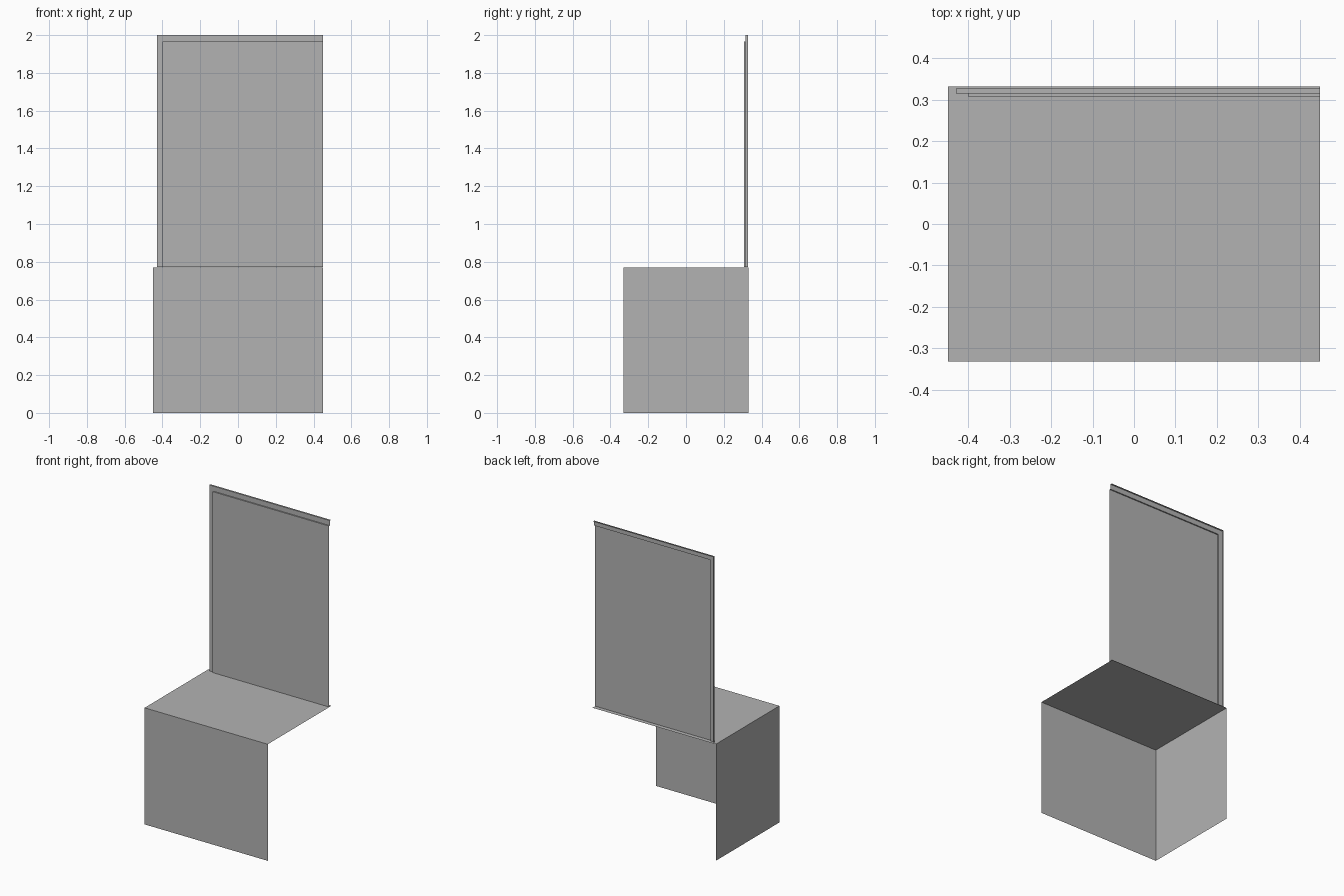
import bpy
import bmesh

cube = bpy.data.objects.get("Cube")
if cube:
    bpy.data.objects.remove(cube, do_unlink=True)

# Single plain sheet finish
grey = bpy.data.materials.new("plain_grey")
grey.use_nodes = True
colour = (0.45, 0.45, 0.45, 1)
grey.diffuse_color = colour
grey.node_tree.nodes["Principled BSDF"].inputs["Base Color"].default_value = colour

RIGHT = 0.45


def open_shell(name, base, rings):
    """Open sheet: stepped top and side returns, closed by a front face.

    Each ring is (side x, top z, depth y), ordered from back to front."""
    bm = bmesh.new()
    rows = []
    for x, z, y in rings:
        corners = ((x, base), (x, z), (RIGHT, z))
        rows.append([bm.verts.new((cx, y, cz)) for cx, cz in corners])
    for back, front in zip(rows, rows[1:]):
        for i in range(2):
            bm.faces.new((back[i], back[i + 1], front[i + 1], front[i]))
    # Front sheet
    bm.faces.new(rows[-1] + [bm.verts.new((RIGHT, rings[-1][2], base))])
    bmesh.ops.recalc_face_normals(bm, faces=bm.faces)
    bm.normal_update()
    if bm.faces[:][-1].normal.y > 0:
        bmesh.ops.reverse_faces(bm, faces=bm.faces[:])
    mesh = bpy.data.meshes.new(name)
    bm.to_mesh(mesh)
    bm.free()
    mesh.materials.append(grey)
    obj = bpy.data.objects.new(name, mesh)
    bpy.context.collection.objects.link(obj)
    return obj


# Lower box, open at the back, bottom and one end
open_shell("base_box", 0, [(-0.45, 0.77, 0.332), (-0.45, 0.77, -0.332)])

# Upright back panel with a stepped border along its top and side
open_shell("back_panel", 0.772, [
    (-0.43, 2.0, 0.327),
    (-0.43, 2.0, 0.315),
    (-0.40, 1.967, 0.315),
    (-0.40, 1.967, 0.307),
])
